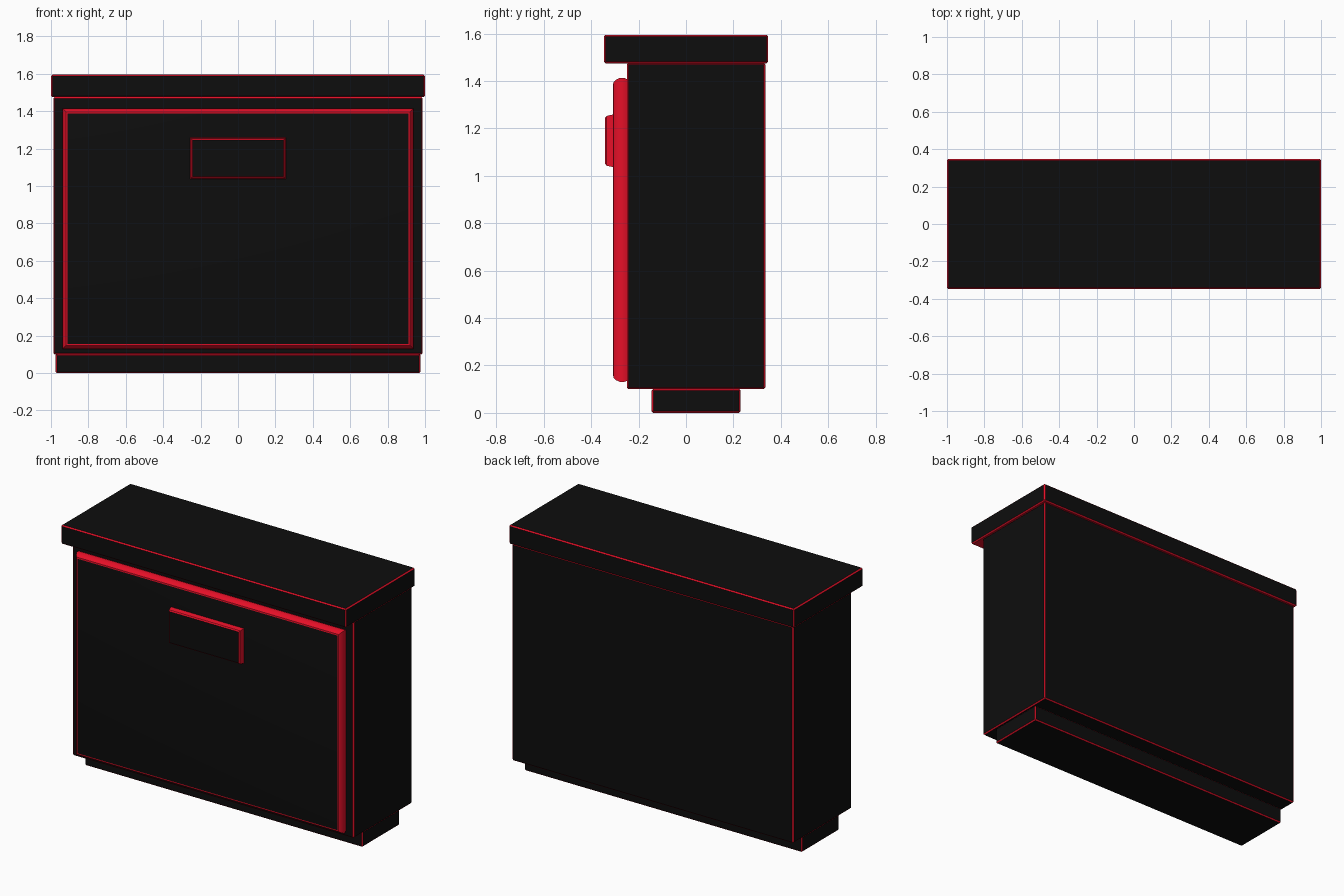
import bpy, bmesh, math
from mathutils import Vector

cube = bpy.data.objects.get("Cube")
if cube:
    bpy.data.objects.remove(cube, do_unlink=True)


def make_material(name, color):
    mat = bpy.data.materials.new(name)
    mat.use_nodes = True
    mat.diffuse_color = color
    mat.node_tree.nodes["Principled BSDF"].inputs["Base Color"].default_value = color
    return mat


BLACK = make_material("black_panel", (0.004, 0.004, 0.004, 1))
RED = make_material("red_trim", (0.79, 0.005, 0.021, 1))


def finish(name, bm):
    bmesh.ops.recalc_face_normals(bm, faces=bm.faces)
    mesh = bpy.data.meshes.new(name)
    bm.to_mesh(mesh)
    bm.free()
    mesh.materials.append(BLACK)
    mesh.materials.append(RED)
    obj = bpy.data.objects.new(name, mesh)
    bpy.context.collection.objects.link(obj)
    return obj


def trimmed_box(name, half_x, y, z, red_underside=False):
    """Black box whose bevelled edges are red."""
    bm = bmesh.new()
    bmesh.ops.create_cube(bm, size=1)
    for v in bm.verts:
        v.co = Vector((v.co.x * 2 * half_x,
                       y[0] if v.co.y < 0 else y[1],
                       z[0] if v.co.z < 0 else z[1]))
    if red_underside:
        for f in bm.faces:
            if f.normal.z < -0.9 or f.calc_center_median().z < z[0] + 0.001:
                f.material_index = 1
    bmesh.ops.bevel(bm, geom=bm.edges[:], offset=0.007, segments=1,
                    affect='EDGES', profile=0.5, material=1)
    return finish(name, bm)


def raised_panel(name, half_x, z, rings):
    """Stack of rectangles (depth, inset): red rim and black front."""
    bm = bmesh.new()
    loops = []
    for y, inset in rings:
        x, low, high = half_x - inset, z[0] + inset, z[1] - inset
        corners = ((-x, low), (x, low), (x, high), (-x, high))
        loops.append([bm.verts.new((cx, y, cz)) for cx, cz in corners])
    for a, b in zip(loops, loops[1:]):
        for i in range(4):
            j = (i + 1) % 4
            bm.faces.new((a[i], a[j], b[j], b[i])).material_index = 1
    bm.faces.new(loops[0]).material_index = 1
    bm.faces.new(loops[-1]).material_index = 0
    obj = finish(name, bm)
    bpy.ops.object.select_all(action='DESELECT')
    obj.select_set(True)
    bpy.context.view_layer.objects.active = obj
    bpy.ops.object.shade_smooth_by_angle(angle=math.radians(30))
    return obj


# Cabinet carcass
trimmed_box("plinth", 0.975, (-0.145, 0.23), (0, 0.102))
trimmed_box("cabinet_body", 0.987, (-0.25, 0.335), (0.1, 1.476))
trimmed_box("top_slab", 1.0, (-0.347, 0.347), (1.475, 1.595), red_underside=True)

# Flap door with a rounded rim
raised_panel("flap_door", 0.937, (0.13, 1.414),
             [(-0.248, 0.006), (-0.262, 0), (-0.278, 0), (-0.295, 0.008),
              (-0.305, 0.017), (-0.307, 0.025)])

# Handle block
raised_panel("door_handle", 0.257, (1.036, 1.26),
             [(-0.304, 0), (-0.335, 0.007), (-0.341, 0.014)])
